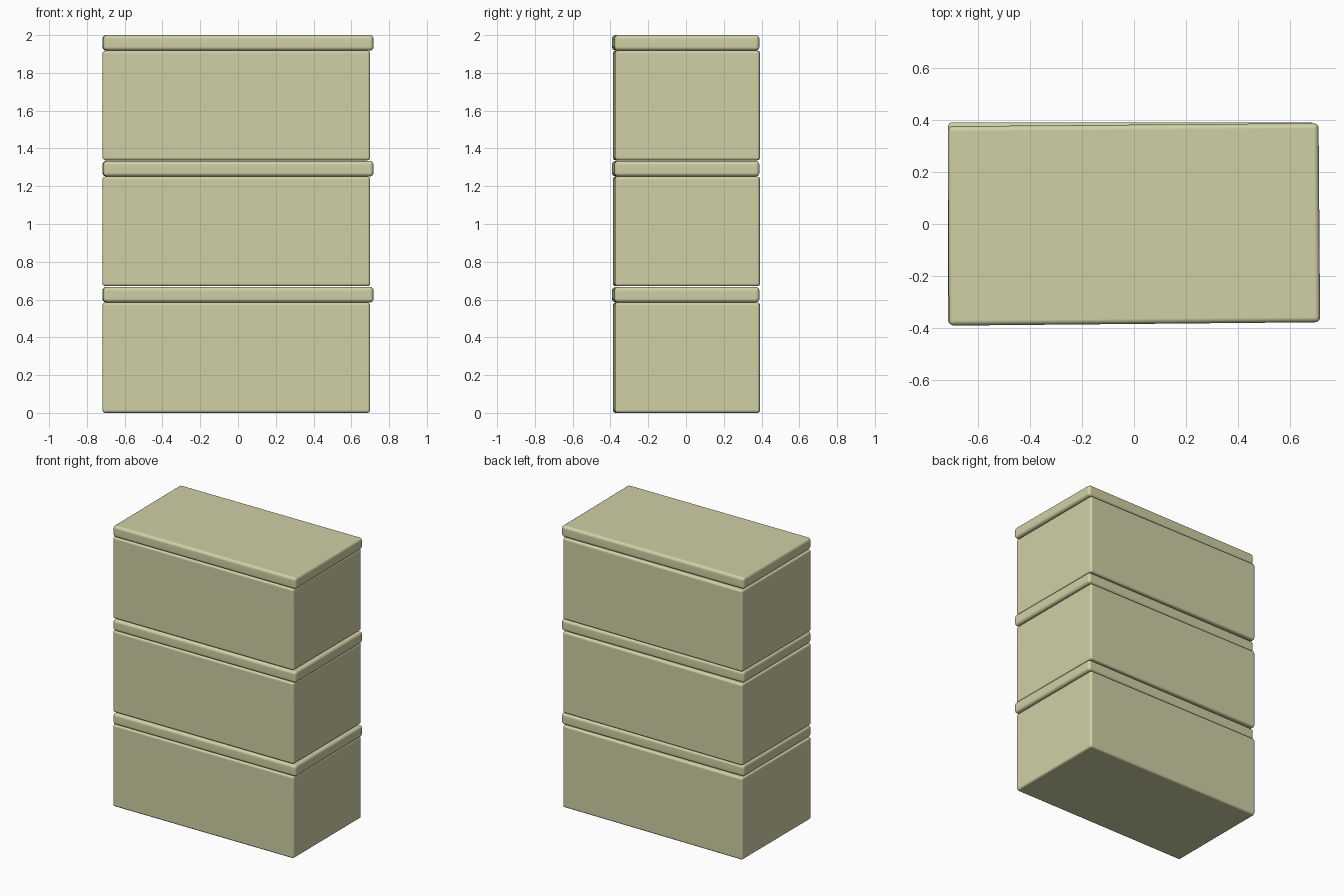
import bpy, bmesh

if "Cube" in bpy.data.objects:
    bpy.data.objects.remove(bpy.data.objects["Cube"])

mat = bpy.data.materials.new("pale olive")
mat.diffuse_color = (0.63, 0.63, 0.38, 1)
mat.use_nodes = True
mat.node_tree.nodes["Principled BSDF"].inputs["Base Color"].default_value = mat.diffuse_color


def rounded_slab(name, corners, z0, z1, bevel):
    """Extruded four-sided footprint with rounded edges."""
    bm = bmesh.new()
    low = [bm.verts.new((x, y, z0)) for x, y in corners]
    face = bm.faces.new(low)
    up = bmesh.ops.extrude_face_region(bm, geom=[face])["geom"]
    for v in up:
        if isinstance(v, bmesh.types.BMVert):
            v.co.z = z1
    bmesh.ops.recalc_face_normals(bm, faces=bm.faces)
    bmesh.ops.bevel(bm, geom=list(bm.edges), offset=bevel, segments=4,
                    profile=0.5, affect='EDGES')
    bmesh.ops.recalc_face_normals(bm, faces=bm.faces)
    for f in bm.faces:
        f.smooth = True
    me = bpy.data.meshes.new(name)
    bm.to_mesh(me)
    bm.free()
    me.materials.append(mat)
    ob = bpy.data.objects.new(name, me)
    bpy.context.collection.objects.link(ob)
    # keep the broad faces flat against the rounded edges
    m = ob.modifiers.new("weighted normals", 'WEIGHTED_NORMAL')
    m.keep_sharp = True
    return ob


# Slightly skewed footprints, counter-clockwise from front left
BODY = [(-0.717, -0.387), (0.700, -0.377), (0.699, 0.391), (-0.717, 0.392)]
LID = [(-0.714, -0.392), (0.718, -0.379), (0.712, 0.389), (-0.718, 0.377)]
STEP = 2 / 3

# Three stacked boxes, each with a lid
for i in range(3):
    base = i * STEP
    rounded_slab(f"box_body_{i + 1}", BODY, base + (0.004 if i else 0), base + 0.584, 0.015)
    rounded_slab(f"box_lid_{i + 1}", LID, base + 0.585, base + STEP, 0.02)
